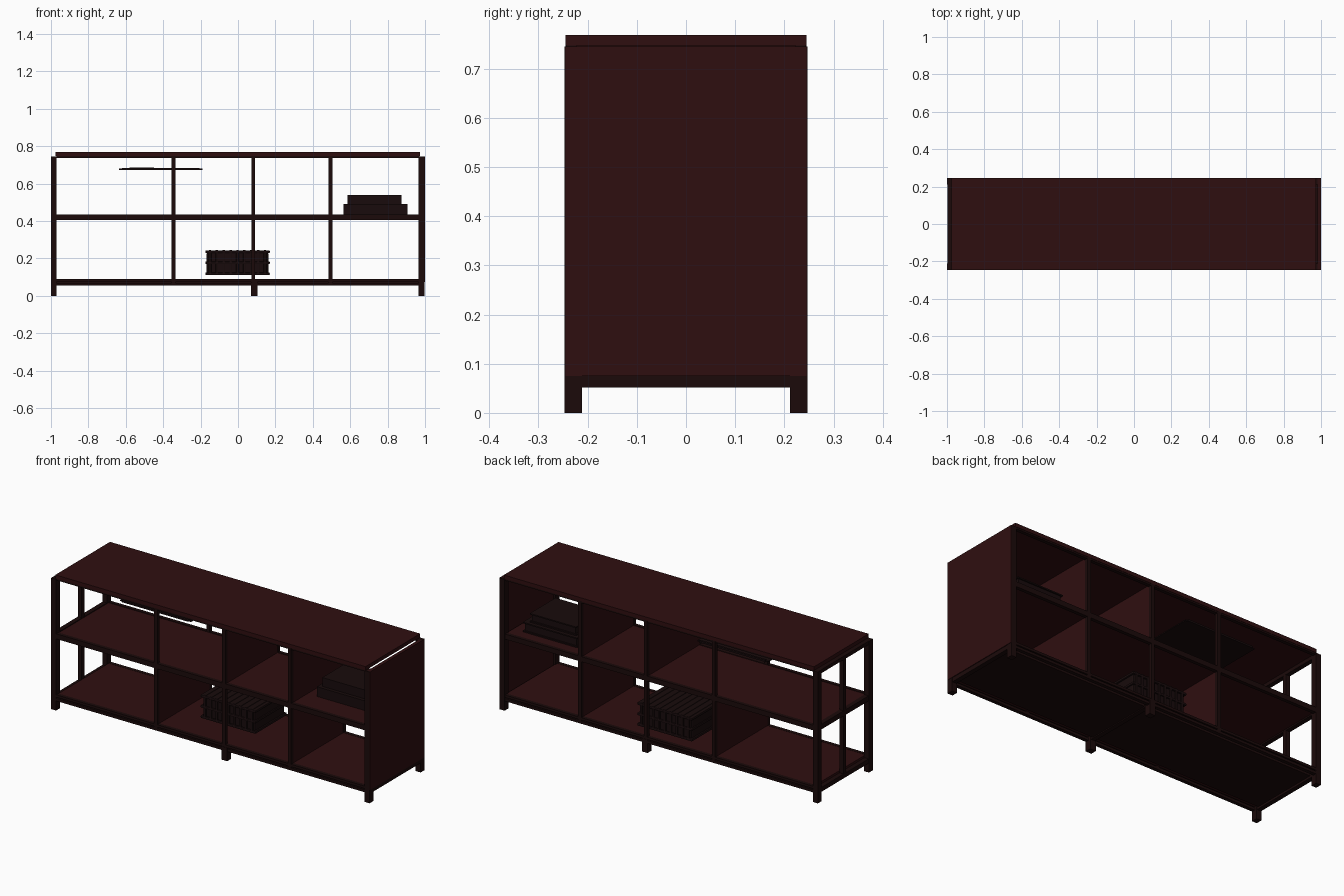
import bpy

cube = bpy.data.objects.get("Cube")
if cube:
    bpy.data.objects.remove(cube, do_unlink=True)


def make_material(name, rgb):
    m = bpy.data.materials.new(name)
    m.use_nodes = True
    col = (*rgb, 1.0)
    m.diffuse_color = col
    bsdf = m.node_tree.nodes["Principled BSDF"]
    bsdf.inputs["Base Color"].default_value = col
    bsdf.inputs["Roughness"].default_value = 0.7
    return m


wood = make_material("dark red wood", (0.028, 0.0045, 0.005))
frame = make_material("blackened frame", (0.011, 0.003, 0.003))
decor = make_material("dark decor", (0.009, 0.0033, 0.0035))


def box(name, x, y, z, mat, bevel=0.0):
    """Box spanning the given (low, high) ranges."""
    bpy.ops.mesh.primitive_cube_add(size=1, location=[sum(r) / 2 for r in (x, y, z)])
    ob = bpy.context.object
    ob.name = name
    ob.scale = [r[1] - r[0] for r in (x, y, z)]
    bpy.ops.object.transform_apply(location=False, rotation=False, scale=True)
    ob.data.materials.append(mat)
    if bevel:
        mod = ob.modifiers.new("soft edge", "BEVEL")
        mod.width = bevel
        mod.segments = 2
    return ob


def around(c, w):
    return (c - w / 2, c + w / 2)


DEPTH = 0.245
FULL = (-DEPTH, DEPTH)
INNER = (-0.225, 0.225)
SPAN = (-0.97, 0.97)
SIDES = (("front", -1), ("back", 1))
DIVIDERS = (-0.345, 0.082, 0.495)

# Horizontal boards
box("top_board", (-0.975, 0.972), FULL, (0.747, 0.768), wood)
box("middle_shelf", SPAN, INNER, (0.412, 0.432), wood)
box("bottom_shelf", SPAN, INNER, (0.074, 0.088), wood)
box("bottom_core", SPAN, (-0.2, 0.2), (0.062, 0.075), frame)

# Solid side panel
box("side_panel", (0.98, 1.0), FULL, (0.075, 0.745), wood)

# Front and back frame: corner posts, rails, centre legs, divider posts
for side, s in SIDES:
    leg_y = around(s * 0.229, 0.035)
    rail_y = around(s * 0.235, 0.02)
    box(side + "_open_post", (-1.0, -0.97), leg_y, (0, 0.745), frame)
    box(side + "_panel_post", (0.966, 0.998), leg_y, (0, 0.745), frame)
    box(side + "_centre_leg", around(0.087, 0.036), leg_y, (0, 0.075), frame)
    box(side + "_lower_rail", SPAN, rail_y, (0.054, 0.069), frame)
    box(side + "_bottom_shelf_edge", SPAN, rail_y, (0.075, 0.089), frame)
    box(side + "_middle_rail", SPAN, rail_y, (0.406, 0.435), frame)
    box(side + "_top_rail", SPAN, around(s * 0.233, 0.02), (0.738, 0.747), frame)
    for i, x in enumerate(DIVIDERS):
        box(f"{side}_divider_post_{i + 1}", around(x, 0.02), rail_y, (0.06, 0.75), frame)

# Cross rails on the open end, and under the side panel
for name, z in (("lower", (0.052, 0.077)), ("middle", (0.406, 0.435)), ("top", (0.725, 0.745))):
    box("open_end_" + name + "_rail", (-0.998, -0.972), INNER, z, frame)
box("open_end_middle_post", around(-0.985, 0.024), around(0, 0.024), (0.06, 0.74), frame)
box("panel_lower_rail", (0.97, 0.996), INNER, (0.052, 0.076), frame)
box("centre_cross_rail", around(0.087, 0.025), INNER, (0.056, 0.072), frame)

# Divider panels: two in the upper row, two in the lower row
upper, lower = (0.43, 0.748), (0.085, 0.41)
for name, x, z in (("upper_centre", DIVIDERS[1], upper), ("upper_side", DIVIDERS[2], upper),
                   ("lower_open", DIVIDERS[0], lower), ("lower_side", DIVIDERS[2], lower)):
    box(name + "_divider", around(x, 0.016), INNER, z, wood)

# Stacked books: covers with a recessed page block
for name, x, y, z0, z1 in (("lower_book", (0.565, 0.905), (-0.1, 0.17), 0.435, 0.49),
                           ("upper_book", (0.585, 0.875), (-0.08, 0.15), 0.49, 0.54)):
    box(name + "_back_cover", x, y, (z0, z0 + 0.007), decor)
    box(name + "_front_cover", x, y, (z1 - 0.007, z1), decor)
    box(name + "_spine", x, (y[0], y[0] + 0.008), (z0, z1), decor)
    box(name + "_pages", (x[0] + 0.008, x[1] - 0.008), (y[0], y[1] - 0.008),
        (z0 + 0.005, z1 - 0.005), decor)

# Woven basket: body, rim bands and ribs
bx, by = (-0.168, 0.163), (-0.08, 0.19)
box("basket_body", bx, by, (0.115, 0.235), decor, 0.012)
for i, z in enumerate((0.117, 0.176, 0.235)):
    box(f"basket_band_{i + 1}", (-0.175, 0.17), (-0.087, 0.197), around(z, 0.014), decor, 0.004)
for i in range(9):
    x = bx[0] + (bx[1] - bx[0]) * (i + 0.5) / 9
    box(f"basket_rib_{i + 1}", around(x, 0.014), (-0.086, 0.196), (0.115, 0.245), decor, 0.003)

# Thin tray with a low rim
tx, ty, tz = (-0.635, -0.19), (-0.15, 0.17), (0.674, 0.68)
box("tray_base", tx, ty, tz, decor)
for i, y in enumerate(ty):
    box(f"tray_long_rim_{i + 1}", (-0.62, -0.205), around(y, 0.012), (0.674, 0.684), decor)
box("tray_inlay", (-0.58, -0.45), (-0.08, 0.1), (0.679, 0.686), decor)
